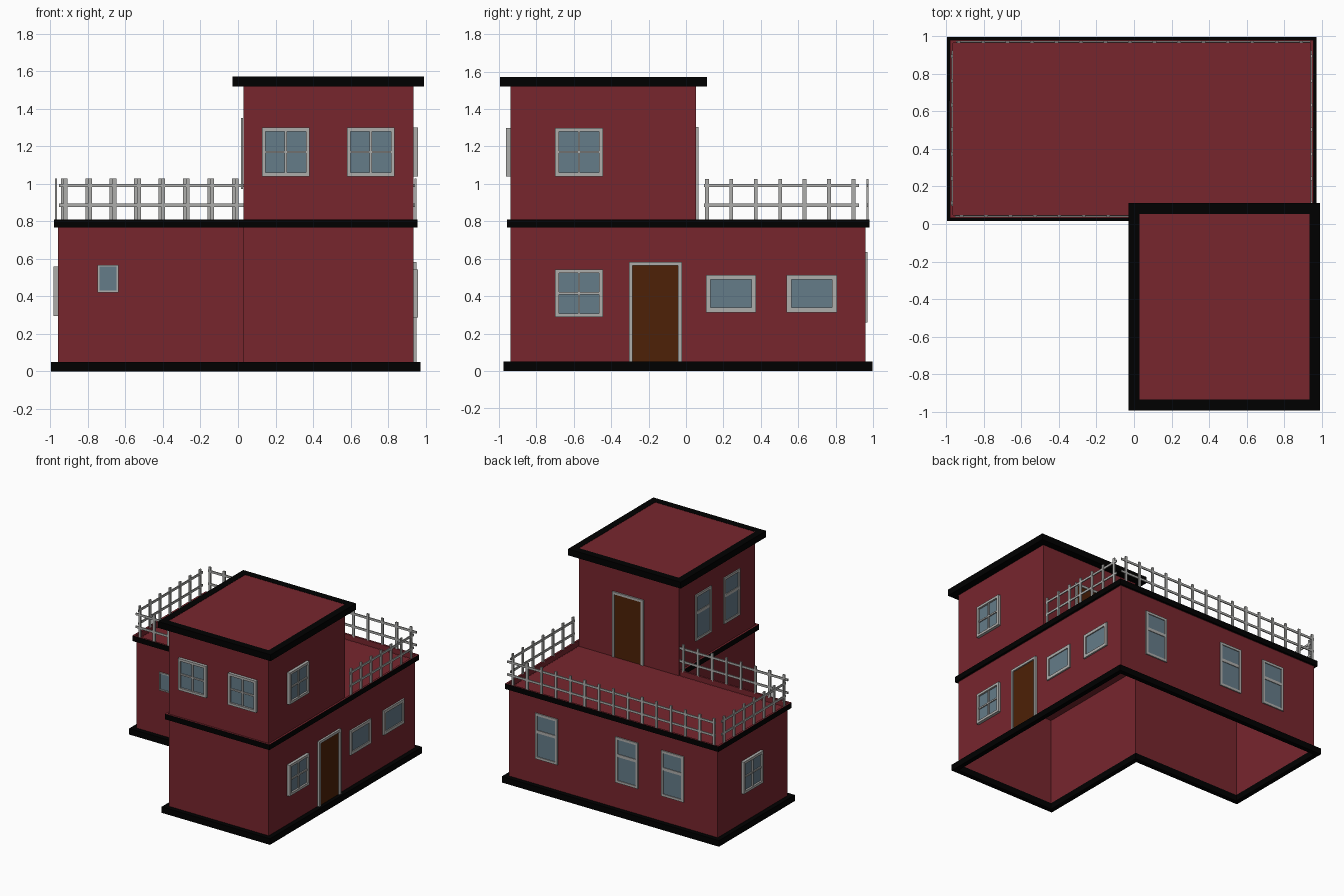
import bpy, bmesh

if "Cube" in bpy.data.objects:
    bpy.data.objects.remove(bpy.data.objects["Cube"])


def material(name, rgb):
    m = bpy.data.materials.new(name)
    m.diffuse_color = (*rgb, 1)
    m.use_nodes = True
    m.node_tree.nodes["Principled BSDF"].inputs["Base Color"].default_value = m.diffuse_color
    return m


RED = material("red_wall", (0.185, 0.019, 0.027))
BLACK = material("black_trim", (0, 0, 0))
FRAME = material("frame_grey", (0.42, 0.42, 0.41))
GLASS = material("glass_blue", (0.13, 0.2, 0.25))
WOOD = material("door_brown", (0.075, 0.015, 0.002))


def finish(name, bm, mats, recalc=True):
    if recalc:
        bmesh.ops.recalc_face_normals(bm, faces=bm.faces[:])
    me = bpy.data.meshes.new(name)
    bm.to_mesh(me)
    bm.free()
    for m in mats:
        me.materials.append(m)
    ob = bpy.data.objects.new(name, me)
    bpy.context.collection.objects.link(ob)
    return ob


def box(bm, a, b, to_world=lambda u, z, d: (u, z, d), mat=0):
    """Box between corners a and b, passed through a coordinate mapping."""
    verts = bmesh.ops.create_cube(bm, size=1)["verts"]
    for v in verts:
        v.co = to_world(*[a[i] + (v.co[i] + 0.5) * (b[i] - a[i]) for i in range(3)])
    for f in {f for v in verts for f in v.link_faces}:
        f.material_index = mat


def loop(bm, poly, z):
    return [bm.verts.new((x, y, z)) for x, y in poly]


def strip(bm, a, b, mat=0):
    n = len(a)
    for i in range(n):
        bm.faces.new((a[i], a[(i + 1) % n], b[(i + 1) % n], b[i])).material_index = mat


def walls(name, poly, z0, z1):
    bm = bmesh.new()
    strip(bm, loop(bm, poly, z0), loop(bm, poly, z1))
    finish(name, bm, [RED], False)


def panel(name, poly, z):
    bm = bmesh.new()
    bm.faces.new(loop(bm, poly, z))
    finish(name, bm, [RED], False)


def band(name, inner, outer, z0, z1, lining=0):
    """Ring round a wall; lining=1 makes its top and inside red."""
    bm = bmesh.new()
    loops = [loop(bm, p, z) for p, z in ((outer, z0), (outer, z1), (inner, z1), (inner, z0))]
    for i in range(4):
        strip(bm, loops[i], loops[(i + 1) % 4], lining if i in (1, 2) else 0)
    finish(name, bm, [BLACK, RED])


X0, XM, X1 = -0.96, 0.028, 0.935
Y0, YM, Y1 = -0.937, 0.053, 0.96


def footprint(d):
    return [(X0 - d, YM - d), (XM - d, YM - d), (XM - d, Y0 - d),
            (X1 + d, Y0 - d), (X1 + d, Y1 + d), (X0 - d, Y1 + d)]


def tower(d):
    return [(XM - d, Y0 - d), (X1 + d, Y0 - d), (X1 + d, YM + d), (XM - d, YM + d)]


# Building shell: hollow, open underneath, terrace sunk behind a low kerb
band("base_band", footprint(0), footprint(0.038), 0, 0.05)
walls("lower_walls", footprint(0), 0.05, 0.768)
band("middle_band", footprint(0.005), footprint(0.021), 0.766, 0.81, 1)
panel("terrace_deck", footprint(0.005), 0.767)
walls("upper_walls", tower(0), 0.767, 1.52)
band("roof_band", tower(0), tower(0.058), 1.52, 1.572)
panel("roof_panel", tower(0), 1.57)

# Wall mappings: (along, height, outward) to world
front = lambda y: (lambda u, z, d: (u, y - d, z))
back = lambda y: (lambda u, z, d: (u, y + d, z))
right = lambda x: (lambda u, z, d: (x + d, u, z))
left = lambda x: (lambda u, z, d: (x - d, u, z))


def opening(name, side, u0, u1, z0, z1, depth, t=0.02, style="plain", fill=GLASS):
    """Frame with a recessed pane; style adds cross bars or a sash bar."""
    bm = bmesh.new()
    door = fill is WOOD
    bars = [(u0, u0 + t, z0, z1), (u1 - t, u1, z0, z1), (u0 + t, u1 - t, z1 - t, z1)]
    if not door:
        bars.append((u0 + t, u1 - t, z0, z0 + t))
    for a, b, c, d in bars:
        box(bm, (a, c, 0.001), (b, d, depth), side)
    um, zm, h = (u0 + u1) / 2, (z0 + z1) / 2, 0.006
    if style == "cross":
        box(bm, (um - h, z0 + t, 0.001), (um + h, z1 - t, depth * 0.8), side)
        box(bm, (u0 + t, zm - h, 0.001), (u1 - t, zm + h, depth * 0.75), side)
    elif style == "sash":
        zs = z1 - 0.4 * (z1 - z0)
        box(bm, (u0 + t, zs - 0.012, 0.001), (u1 - t, zs + 0.012, depth * 0.9), side)
    box(bm, (u0 + t, z0 if door else z0 + t, 0.001),
        (u1 - t, z1 - t, depth * 0.4), side, 1)
    finish(name, bm, [FRAME, fill])


# Front
opening("front_small_window", front(YM), -0.748, -0.638, 0.42, 0.568, 0.01, 0.01)
for i, u in enumerate((0.127, 0.58)):
    opening(f"front_upper_window_{i + 1}", front(Y0), u, u + 0.255, 1.04, 1.3, 0.025, style="cross")
# Right side
opening("right_lower_window", right(X1), -0.7, -0.444, 0.288, 0.543, 0.025, style="cross")
opening("right_upper_window", right(X1), -0.7, -0.444, 1.04, 1.3, 0.025, style="cross")
opening("right_door", right(X1), -0.305, -0.022, 0.05, 0.583, 0.018, fill=WOOD)
for i, u in enumerate((0.107, 0.538)):
    opening(f"right_wide_window_{i + 1}", right(X1), u, u + 0.268, 0.313, 0.513, 0.014, 0.025)
# Back
for i, u in enumerate((0.49, -0.24, -0.655)):
    opening(f"back_sash_window_{i + 1}", back(Y1), u, u + 0.203, 0.26, 0.635, 0.01, style="sash")
opening("terrace_door", back(YM), 0.345, 0.627, 0.768, 1.305, 0.013, fill=WOOD)
# Left side
opening("left_window", left(X0), 0.4, 0.655, 0.295, 0.558, 0.025, style="cross")
for i, u in enumerate((-0.36, -0.73)):
    opening(f"left_sash_window_{i + 1}", left(XM), u, u + 0.205, 0.972, 1.35, 0.011, style="sash")


def railing(name, side, u0, u1, first, count, step=0.1305):
    bm = bmesh.new()
    for i in range(count):
        u = first + i * step
        box(bm, (u - 0.01, 0.80, -0.006), (u + 0.01, 1.027, 0.006), side)
    for z in (0.886, 0.991):
        box(bm, (u0, z - 0.009, -0.004), (u1, z + 0.009, 0.004), side)
    finish(name, bm, [FRAME])


# Terrace railings
railing("front_railing", front(0.042), -0.955, XM, -0.92, 8)
railing("back_railing", back(0.971), -0.95, 0.94, -0.935, 15)
railing("left_railing", left(-0.97), 0.095, 0.925, 0.112, 7)
railing("right_railing", right(0.946), 0.095, 0.925, 0.112, 7)
